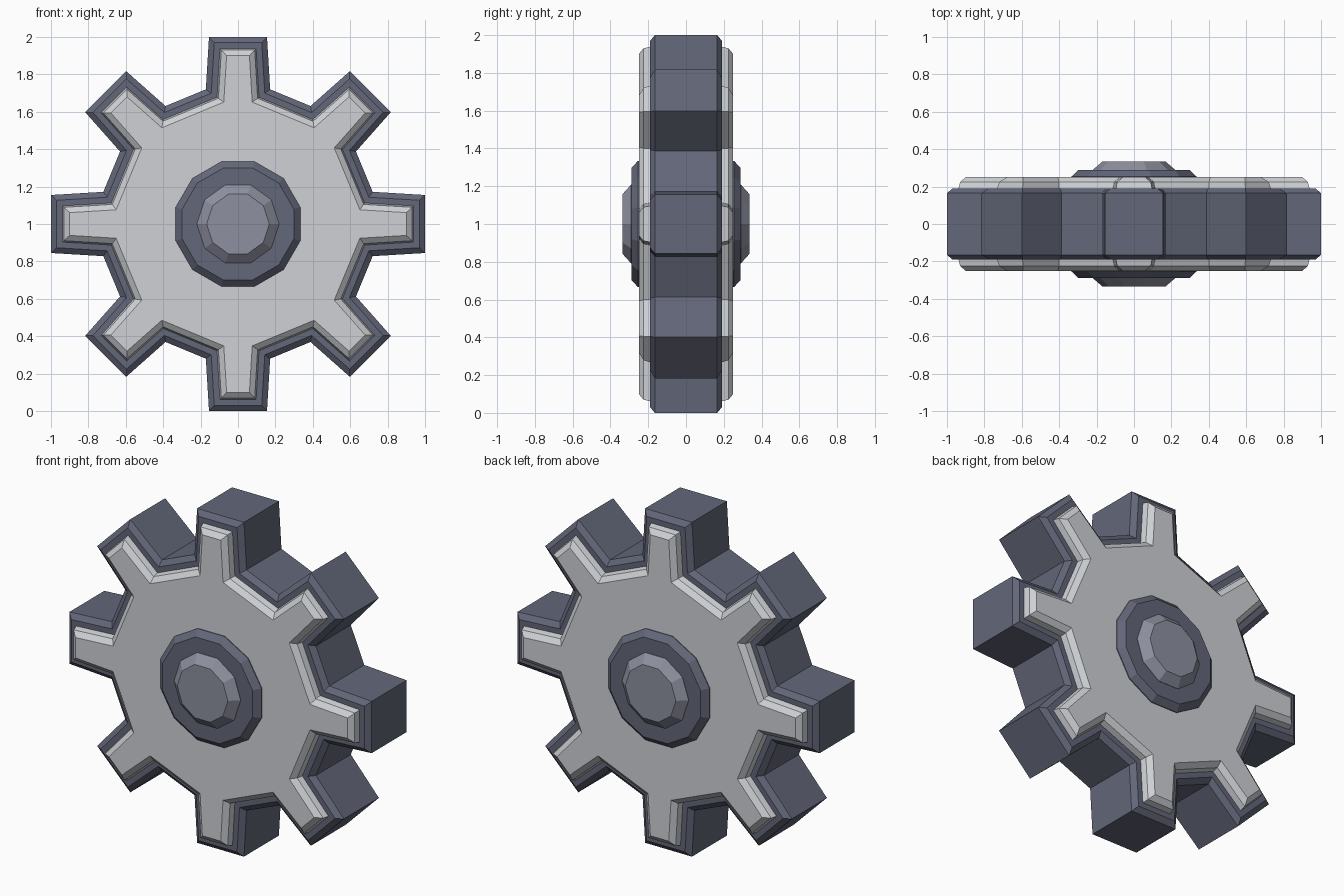
import bpy, bmesh
from math import sin, cos, tan, pi
from mathutils import Vector

cube = bpy.data.objects.get("Cube")
if cube:
    bpy.data.objects.remove(cube, do_unlink=True)


def material(name, rgb):
    mat = bpy.data.materials.new(name)
    mat.use_nodes = True
    mat.diffuse_color = (*rgb, 1)
    mat.node_tree.nodes["Principled BSDF"].inputs["Base Color"].default_value = (*rgb, 1)
    return mat


dark_steel = material("dark blue grey", (0.125, 0.135, 0.19))
light_steel = material("light grey", (0.62, 0.64, 0.67))
mid_steel = material("mid blue grey", (0.27, 0.28, 0.35))


def inset(points, amount):
    """Move every edge of a counter-clockwise outline inward by amount."""
    result = []
    for i, p in enumerate(points):
        a = (p - points[i - 1]).normalized()
        b = (points[(i + 1) % len(points)] - p).normalized()
        n1, n2 = Vector((-a.y, a.x)), Vector((-b.y, b.x))
        result.append(p + (n1 + n2) * amount / (1 + n1.dot(n2)))
    return result


def layered_part(name, outline, profile, mat):
    """Loft an outline front to back; profile lists (depth, inset) from middle outward."""
    bm = bmesh.new()
    levels = [(-y, d) for y, d in reversed(profile)] + profile
    rings = [[bm.verts.new((p.x, y, p.y + 1)) for p in inset(outline, d)]
             for y, d in levels]
    count = len(outline)
    for lower, upper in zip(rings, rings[1:]):
        for i in range(count):
            j = (i + 1) % count
            bm.faces.new((lower[i], lower[j], upper[j], upper[i]))
    bm.faces.new(rings[0])
    bm.faces.new(rings[-1])
    bmesh.ops.recalc_face_normals(bm, faces=bm.faces)
    mesh = bpy.data.meshes.new(name)
    bm.to_mesh(mesh)
    bm.free()
    mesh.materials.append(mat)
    obj = bpy.data.objects.new(name, mesh)
    bpy.context.collection.objects.link(obj)
    return obj


def polygon(sides, radius, turn=0.0):
    return [Vector((cos(turn + 2 * pi * i / sides), sin(turn + 2 * pi * i / sides))) * radius
            for i in range(sides)]


# Outline of eight slightly tapered teeth
tooth = [(0.72, -0.172), (1.0, -0.155), (1.0, 0.155), (0.72, 0.172)]
gear = []
for k in range(8):
    c, s = cos(k * pi / 4), sin(k * pi / 4)
    gear += [Vector((x * c - y * s, x * s + y * c)) for x, y in tooth]

# Thick dark gear body with chamfered rims
layered_part("gear_body", gear, [(0.165, 0), (0.19, 0.03)], dark_steel)

# Light raised plates on both faces
layered_part("face_plates", gear, [(0.19, 0.062), (0.225, 0.07), (0.25, 0.1)], light_steel)

# Central hub collar and smaller cap on both faces
layered_part("hub_collar", polygon(12, 0.345, pi / 12), [(0.255, 0), (0.288, 0.035)], dark_steel)
layered_part("hub_cap", polygon(10, 0.22), [(0.29, 0), (0.335, 0.05)], mid_steel)
